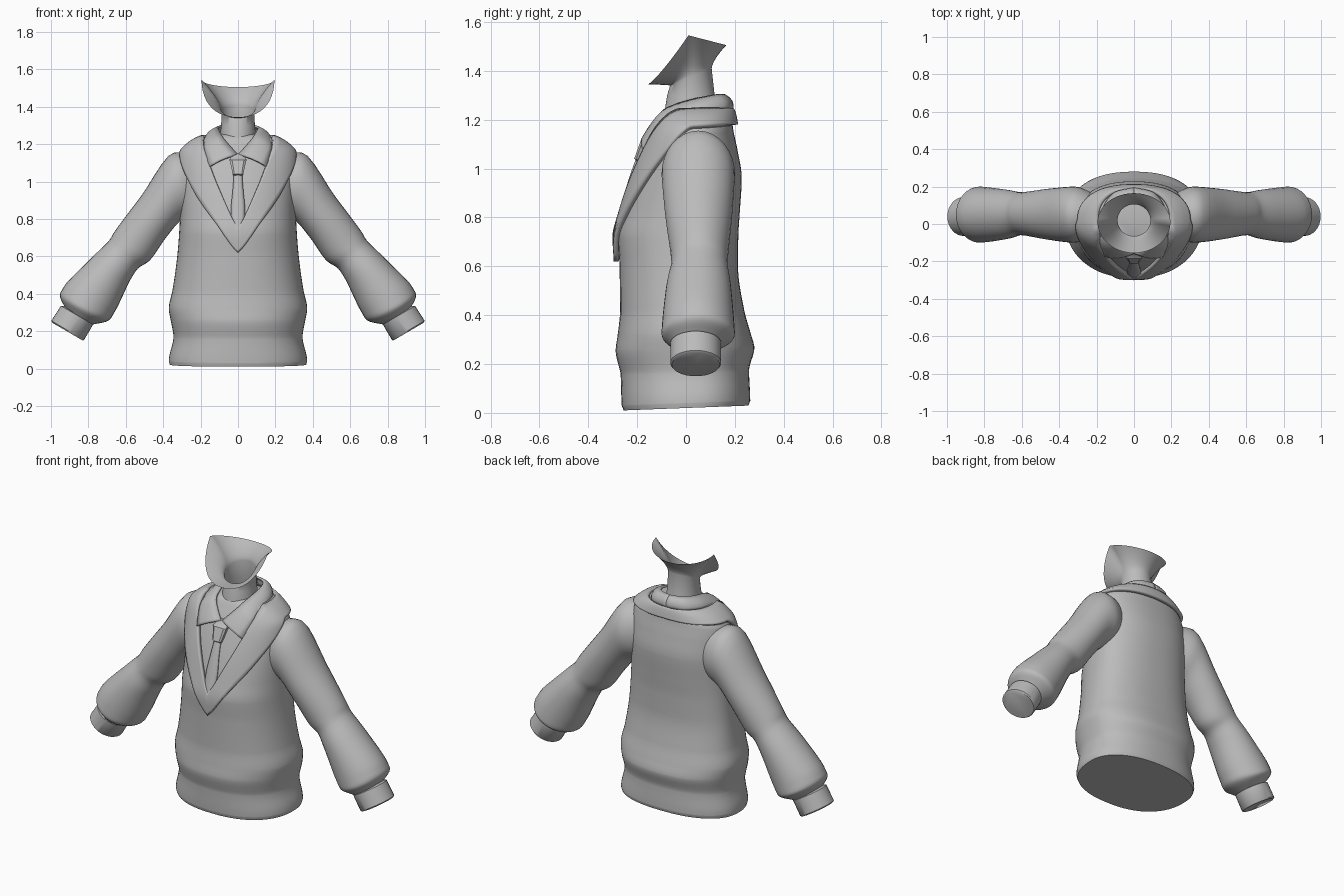
import bpy, bmesh
from math import sin, cos, pi, radians
from mathutils import Vector

cube = bpy.data.objects.get("Cube")
if cube:
    bpy.data.objects.remove(cube, do_unlink=True)

mat = bpy.data.materials.new("plain grey")
mat.use_nodes = True
GREY = (0.5, 0.5, 0.5, 1)
mat.diffuse_color = GREY
mat.node_tree.nodes["Principled BSDF"].inputs["Base Color"].default_value = GREY


def spline(table, t):
    """Monotone smooth interpolation of rows (t, values...)."""
    t = min(max(t, table[0][0]), table[-1][0])
    i = max(k for k in range(len(table) - 1) if table[k][0] <= t)
    a, b = table[i], table[i + 1]
    h = b[0] - a[0]
    s = (t - a[0]) / h

    def slope(k, c):
        return (table[k + 1][c] - table[k][c]) / (table[k + 1][0] - table[k][0])

    def tangent(k, c):
        if k == 0 or k == len(table) - 1:
            return slope(min(k, len(table) - 2), c)
        p, q = slope(k - 1, c), slope(k, c)
        return 0 if p * q <= 0 else 2 * p * q / (p + q)

    return [a[c] * (1 + 2 * s) * (1 - s) ** 2 + b[c] * s * s * (3 - 2 * s)
            + h * tangent(i, c) * s * (1 - s) ** 2
            - h * tangent(i + 1, c) * s * s * (1 - s) for c in range(1, len(a))]


def dense(rows, steps):
    """Smoothly subdivide a short list of rows."""
    table = [(i, *r) for i, r in enumerate(rows)]
    n = (len(rows) - 1) * steps
    return [spline(table, i / steps) for i in range(n + 1)]


def loft(name, rows, closed=True, caps=(), thickness=0, angle=40):
    """Skin rows of points into a smooth sheet or tube."""
    bm = bmesh.new()
    grid = [[bm.verts.new(p) for p in row] for row in rows]
    n = len(rows[0])
    for a, b in zip(grid, grid[1:]):
        for j in range(n if closed else n - 1):
            k = (j + 1) % n
            bm.faces.new((a[j], a[k], b[k], b[j]))
    for end in caps:
        bm.faces.new(grid[end])
    bmesh.ops.remove_doubles(bm, verts=bm.verts, dist=0.0001)
    bmesh.ops.recalc_face_normals(bm, faces=bm.faces)
    mesh = bpy.data.meshes.new(name)
    bm.to_mesh(mesh)
    bm.free()
    obj = bpy.data.objects.new(name, mesh)
    bpy.context.collection.objects.link(obj)
    mesh.materials.append(mat)
    if thickness:
        mod = obj.modifiers.new("thickness", "SOLIDIFY")
        mod.thickness = thickness
        mod.offset = 0
    bpy.ops.object.select_all(action="DESELECT")
    obj.select_set(True)
    bpy.context.view_layer.objects.active = obj
    bpy.ops.object.shade_smooth_by_angle(angle=radians(angle))
    return obj


# Body profile: height, half width, front y, back y
BODY = [(0.02, .365, -.255, .255), (0.04, .37, -.263, .263), (.17, .345, -.268, .258),
        (.19, .347, -.273, .262), (.26, .36, -.288, .28), (.32, .37, -.28, .265),
        (.42, .35, -.27, .238), (.6, .325, -.272, .213), (.72, .315, -.278, .214),
        (.82, .31, -.255, .22), (.96, .308, -.215, .228), (1.08, .305, -.17, .21),
        (1.15, .295, -.138, .195), (1.2, .25, -.11, .187), (1.24, .175, -.085, .175),
        (1.255, .09, -.06, .12)]
MID_Y = .03


def body_point(theta, z, out=0.0):
    """Point on the body; theta is -pi/2 at the front, 0 at the left side."""
    hw, front, back = spline(BODY, z)
    c, s = cos(theta), sin(theta)
    ry = back - MID_Y if s > 0 else MID_Y - front
    x = (hw + out) * abs(c) ** .87 * (1 if c > 0 else -1)
    y = MID_Y + (ry + out) * abs(s) ** .87 * (1 if s > 0 else -1)
    tilt = .04 * y * max(0, 1 - z / .5)
    return Vector((x, y, z + tilt))


# Body with hem, closed below
heights = sorted({r[0] for r in BODY} | {.02 + .0205 * i for i in range(61)})
N = 64
loft("sweater_body", [[body_point(2 * pi * j / N, z) for j in range(N)] for z in heights],
     caps=(0, -1), angle=50)

# V-neck trim: angle, outer height, inner height
TRIM_OUT = [(-90, .62), (-74, .76), (-55, .89), (-35, 1.02), (-12, 1.14), (0, 1.17), (90, 1.18)]
TRIM_IN = [(-90, .75), (-74, .97), (-56, 1.17), (-40, 1.22), (-20, 1.238), (90, 1.24)]
trim = []
for i in range(120):
    deg = -90 + 3 * i
    half = deg if deg <= 90 else 180 - deg
    zo, zi = spline(TRIM_OUT, half)[0], spline(TRIM_IN, half)[0]
    row = [body_point(radians(deg), zo + (zi - zo) * k / 8, .012) for k in range(9)]
    trim.append(row)
loft("neckline_trim", trim + trim[:1], closed=False, thickness=.022)

# Sleeve outlines: upper x, z, lower x, z, depth centre, depth radius
SLEEVE = [(.22, 1.14, .20, .84, .05, .11), (.34, 1.155, .295, .80, .05, .15),
          (.52, .92, .385, .70, .052, .137), (.665, .725, .475, .575, .055, .118),
          (.685, .69, .535, .535, .055, .115), (.78, .595, .575, .475, .052, .13),
          (.93, .44, .655, .31, .05, .147), (.952, .39, .695, .255, .05, .15),
          (.925, .325, .78, .235, .04, .095)]
CUFF = [(.93, .335, .785, .245, .04, .08), (.947, .335, .775, .235, .04, .104),
        (.998, .256, .823, .153, .04, .104), (.993, .245, .83, .15, .04, .098)]


def tube(rows, side):
    rings = []
    for ux, uz, lx, lz, yc, ry in rows:
        mid = Vector(((ux + lx) / 2, yc, (uz + lz) / 2))
        up = Vector(((ux - lx) / 2, 0, (uz - lz) / 2))
        ring = [mid + up * cos(a) + Vector((0, ry * sin(a), 0))
                for a in (2 * pi * j / 32 for j in range(32))]
        rings.append([(side * p.x, p.y, p.z) for p in ring])
    return rings


for side, label in ((1, "left"), (-1, "right")):
    loft(label + "_sleeve", tube(dense(SLEEVE, 5), side), caps=(0, -1))
    loft(label + "_cuff", tube(CUFF, side), caps=(0, -1))

# Shirt collar from the back centre to the front points
TOP = [(0, .155, 1.30), (.07, .135, 1.30), (.107, .05, 1.285), (.085, -.085, 1.24),
       (.045, -.128, 1.19), (.004, -.155, 1.145)]
LOW = [(0, .187, 1.235), (.1, .165, 1.235), (.17, .06, 1.23), (.182, -.085, 1.185),
       (.168, -.14, 1.13), (.15, -.175, 1.08)]
for side, label in ((1, "left"), (-1, "right")):
    rows = []
    for t, l in zip(dense(TOP, 5), dense(LOW, 5)):
        row = []
        for k in range(5):
            p = Vector(t).lerp(Vector(l), k / 4)
            bulge = .016 * sin(pi * k / 4)
            p += Vector((p.x, p.y - MID_Y, .06)).normalized() * bulge
            row.append((side * p.x, p.y, p.z))
        rows.append(row)
    loft(label + "_collar", rows, closed=False, thickness=.012)

# Tie blade lying on the shirt
blade = []
for z, w in dense([(1.06, .018), (.95, .027), (.85, .036), (.73, .03)], 4):
    y = body_point(-pi / 2, z).y
    blade.append([(x * w, y - .012 + .008 * abs(x), z) for x in (-1, -.5, 0, .5, 1)])
loft("tie_blade", blade, closed=False, thickness=.012)

# Tie knot and the loop above it: height, half width, back y, front y
KNOT = [(1.03, .024, -.18, -.2), (1.04, .028, -.175, -.212), (1.115, .045, -.14, -.185),
        (1.125, .04, -.14, -.17), (1.15, .03, -.13, -.155)]
loft("tie_knot", [[(-w, b, z), (-w, f + .008, z), (-w * .7, f, z), (w * .7, f, z),
                   (w, f + .008, z), (w, b, z)] for z, w, b, f in KNOT], caps=(0, -1), angle=30)

# Neck flaring into an open jaw and nape rim
neck = []
angles = [2 * pi * j / 48 for j in range(48)]
for z, rx, ry in ((1.2, .1, .115), (1.25, .095, .105), (1.3, .09, .097)):
    neck.append([(rx * cos(a), .02 + ry * sin(a), z) for a in angles])
for k in range(9):
    t = k / 8
    row = []
    for a in angles:
        c, s = cos(a), sin(a)
        base = Vector((.088 * c, .02 + .085 * s, 1.375 + .035 * s))
        if s < 0:
            rim = Vector((.195 * c, .01 + .165 * s, 1.345 + .2 * (1 + s) ** 1.2))
        else:
            rim = Vector((.195 * c, .01 + .155 * s, 1.545 - .04 * s))
        p = base.lerp(rim, t ** 1.5)
        p.z = base.z + (rim.z - base.z) * t
        row.append(p)
    neck.append(row)
loft("neck", neck, angle=60)
